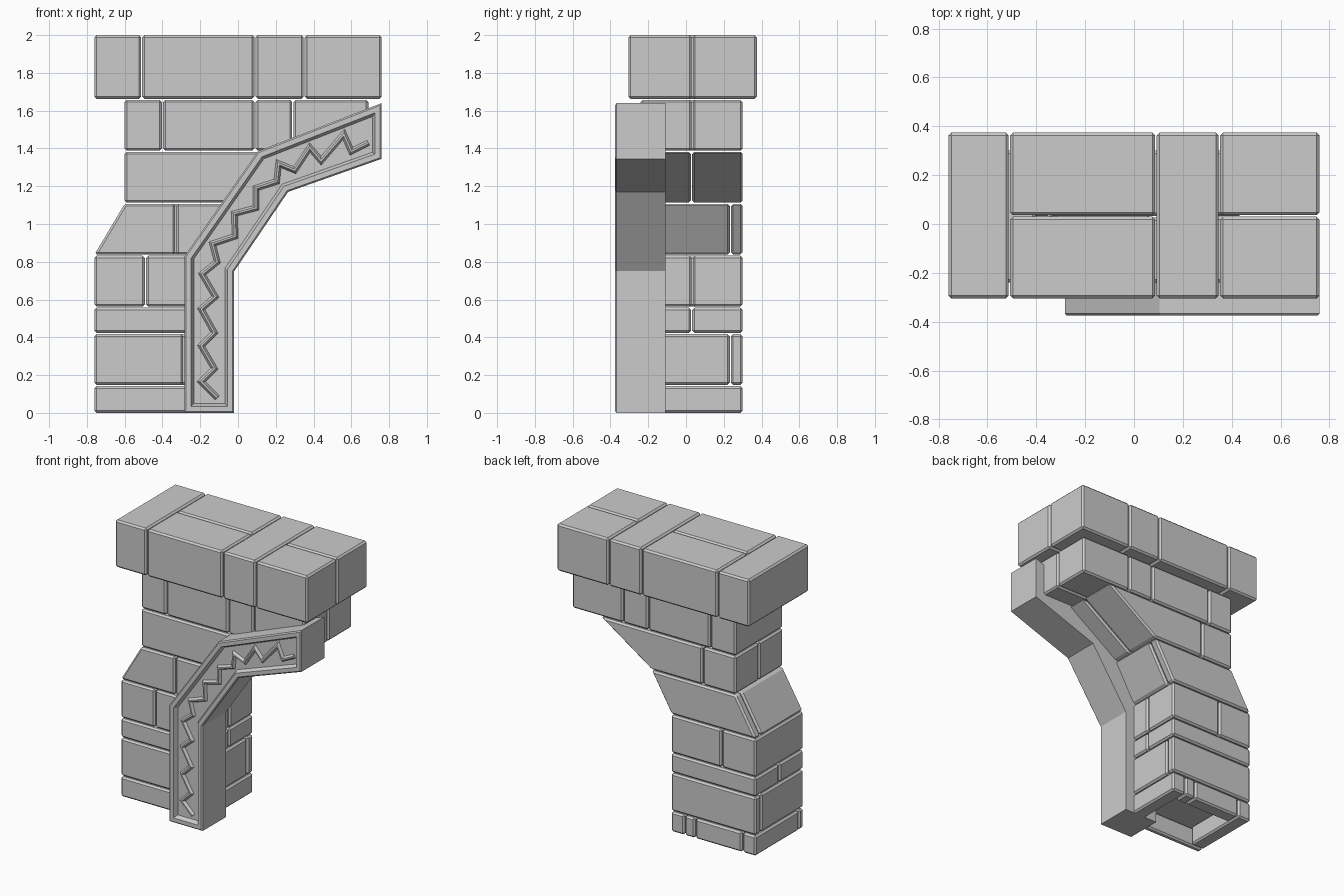
import bpy, bmesh
from mathutils import Vector

if "Cube" in bpy.data.objects:
    bpy.data.objects.remove(bpy.data.objects["Cube"])

GAP = 0.003


def finish(bm, name):
    bmesh.ops.recalc_face_normals(bm, faces=bm.faces)
    me = bpy.data.meshes.new(name)
    bm.to_mesh(me)
    bm.free()
    ob = bpy.data.objects.new(name, me)
    bpy.context.collection.objects.link(ob)
    return ob


def stone(name, x0, x1, y0, y1, z0, z1, t0=None, t1=None, bevel=0.012):
    """Chamfered block; t0/t1 are the x limits at the top when a side leans."""
    t0 = x0 if t0 is None else t0
    t1 = x1 if t1 is None else t1
    g = GAP
    bm = bmesh.new()
    rings = []
    for z, a, b in ((z0 + g if z0 > 0 else 0, x0, x1), (z1 - g if z1 < 2 else 2, t0, t1)):
        rings.append([bm.verts.new((x, y, z)) for x, y in
                      ((a + g, y0 + g), (b - g, y0 + g), (b - g, y1 - g), (a + g, y1 - g))])
    lo, hi = rings
    bm.faces.new(lo[::-1])
    bm.faces.new(hi)
    for i in range(4):
        j = (i + 1) % 4
        bm.faces.new((lo[i], lo[j], hi[j], hi[i]))
    ob = finish(bm, name)
    m = ob.modifiers.new("chamfer", "BEVEL")
    m.width = bevel
    m.segments = 1
    return ob


F, B = -0.243, 0.303      # wall front and back
L, R = -0.763, -0.087     # pillar left and right
M = 0.03                  # middle joint


def alternating(name, xs, y0, y1, z0, z1):
    # full-depth stones alternate with front/back pairs
    for i, (a, b) in enumerate(zip(xs, xs[1:])):
        if i % 2:
            stone(name, a, b, y0, M + 0.003, z0, z1)
            stone(name, a, b, M + 0.003, y1, z0, z1)
        else:
            stone(name, a, b, y0, y1, z0, z1)


# capital courses
alternating("cap_stone", (L, -0.51, 0.09, 0.35, 0.763), -0.308, 0.378, 1.66, 2.0)
alternating("upper_stone", (-0.603, -0.40, 0.09, 0.29, 0.693), F, B, 1.385, 1.66)

# corbel course, leaning out to the right
stone("corbel_front_stone", -0.603, 0.07, F, M, 1.11, 1.385, t1=0.47)
stone("corbel_back_stone", -0.603, -0.34, M, B, 1.11, 1.385)
stone("corbel_back_stone", -0.34, 0.07, M, B, 1.11, 1.385, t1=0.47)

# leaning shoulder course
stone("shoulder_stone", L, -0.33, F, 0.235, 0.835, 1.11, t0=-0.603)
stone("shoulder_stone", -0.33, R, F, 0.235, 0.835, 1.11, t1=0.07)
stone("shoulder_back_stone", L, R, 0.235, B, 0.835, 1.11, t0=-0.603, t1=0.07)

# straight pillar courses
alternating("pillar_stone", (L, -0.49, R), F, B, 0.56, 0.835)
stone("thin_front_stone", L, R, F, M, 0.42, 0.56)
stone("thin_back_stone", L, R, M, B, 0.42, 0.56)
stone("lower_stone", L, -0.287, F, 0.235, 0.145, 0.42)
stone("lower_stone", -0.287, R, F, 0.235, 0.145, 0.42)
stone("lower_back_stone", L, R, 0.235, B, 0.145, 0.42)

# hollow base course
T = 0.11
stone("base_front_stone", L, R, F, F + 0.05, 0, 0.145)
stone("base_left_stone", L, L + T, F + 0.05, B, 0, 0.145)
stone("base_right_stone", R - T, R, F + 0.05, B, 0, 0.145)
stone("base_back_stone", L + T, -0.28, B - T, B, 0, 0.145)
stone("base_back_stone", -0.28, R - T, B - T, B, 0, 0.145)

# bent brace with a sunken front panel
profile = [(-0.02, 0), (-0.02, 0.75), (0.265, 1.17), (0.76, 1.345),
           (0.76, 1.64), (0.105, 1.385), (-0.283, 0.83), (-0.283, 0)]
bm = bmesh.new()
front = [bm.verts.new((x, -0.367, z)) for x, z in profile]
back = [bm.verts.new((x, -0.108, z)) for x, z in profile]
panel = bm.faces.new(front)
bm.faces.new(back[::-1])
for i in range(len(profile)):
    j = (i + 1) % len(profile)
    bm.faces.new((front[j], front[i], back[i], back[j]))
bmesh.ops.recalc_face_normals(bm, faces=bm.faces)
for width, depth in ((0.008, 0.008), (0.027, 0.0), (0.014, -0.03)):
    bmesh.ops.inset_individual(bm, faces=[panel], thickness=width, depth=depth,
                               use_even_offset=True)
finish(bm, "brace")

# raised zigzag ridge in the panel, mitred at every turn
zig = [(-0.11, 0.08), (-0.195, 0.165), (-0.125, 0.235), (-0.195, 0.355), (-0.125, 0.425),
       (-0.195, 0.55), (-0.12, 0.615), (-0.19, 0.735), (-0.11, 0.80), (-0.135, 0.895),
       (-0.015, 0.935), (-0.02, 1.055), (0.095, 1.085), (0.095, 1.19), (0.205, 1.225),
       (0.215, 1.32), (0.30, 1.285), (0.38, 1.405), (0.44, 1.335), (0.56, 1.475),
       (0.60, 1.385), (0.69, 1.43)]
pts = [Vector(p) for p in zig]
W = 0.016
bm = bmesh.new()
prev = None
for i, p in enumerate(pts):
    d0 = (p - pts[max(i - 1, 0)]).normalized() if i else (pts[1] - p).normalized()
    d1 = (pts[i + 1] - p).normalized() if i < len(pts) - 1 else d0
    n0, n1 = Vector((-d0.y, d0.x)), Vector((-d1.y, d1.x))
    n = (n0 + n1).normalized()
    off = n * min(W / max(n.dot(n0), 0.1), 0.034)
    row = [bm.verts.new((q.x, y, q.y)) for q, y in
           ((p - off, -0.344), (p - off * 0.3, -0.364), (p + off * 0.3, -0.364), (p + off, -0.344))]
    if prev:
        for k in range(4):
            m = (k + 1) % 4
            bm.faces.new((prev[k], prev[m], row[m], row[k]))
    else:
        bm.faces.new(row)
    prev = row
bm.faces.new(prev[::-1])
finish(bm, "zigzag_ridge")
